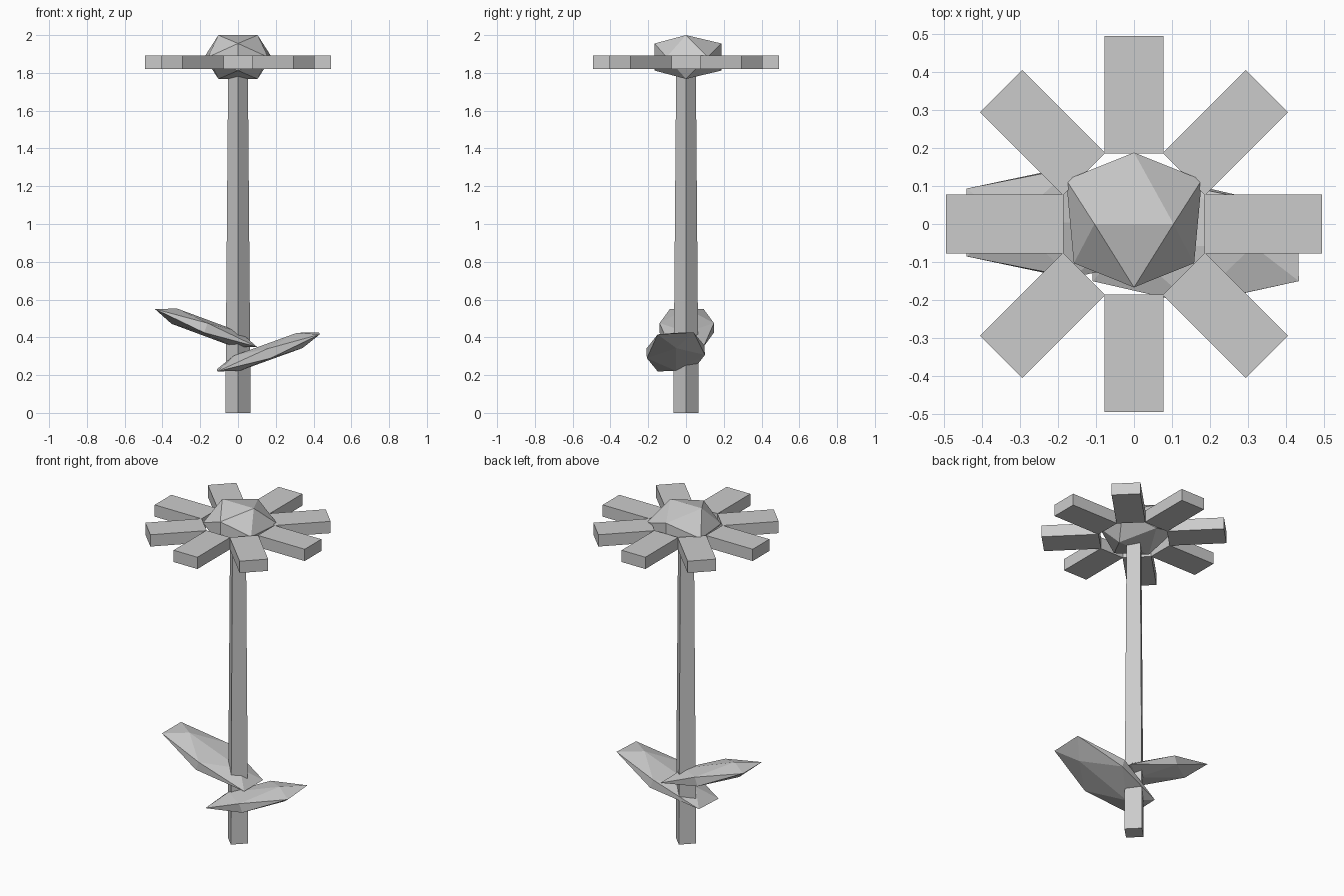
import bpy, bmesh
from math import pi, sqrt
from mathutils import Matrix, Vector

cube = bpy.data.objects.get("Cube")
if cube:
    bpy.data.objects.remove(cube, do_unlink=True)

grey = bpy.data.materials.new("plain_grey")
grey.use_nodes = True
grey.diffuse_color = (0.6, 0.6, 0.6, 1)
grey.node_tree.nodes["Principled BSDF"].inputs["Base Color"].default_value = (0.6, 0.6, 0.6, 1)

GOLD = (1 + sqrt(5)) / 2


def make_object(name, bm):
    bmesh.ops.recalc_face_normals(bm, faces=bm.faces)
    mesh = bpy.data.meshes.new(name)
    bm.to_mesh(mesh)
    bm.free()
    mesh.materials.append(grey)
    obj = bpy.data.objects.new(name, mesh)
    bpy.context.collection.objects.link(obj)
    return obj


def gem(name, half_size, centre, turn=Matrix(), flare=0):
    """Stretched icosahedron resting edge-up; flare widens its +y side."""
    bm = bmesh.new()
    for a in (-1, 1):
        for b in (-GOLD, GOLD):
            for p in ((a, 0, b), (b, a, 0), (0, b, a)):
                v = Vector(h * c / GOLD for h, c in zip(half_size, p))
                grow = 1 + flare * ((p[1] > 0) - (p[1] < 0))
                v.x *= grow
                v.y *= grow
                bm.verts.new(v)
    bmesh.ops.convex_hull(bm, input=bm.verts)
    bm.transform(Matrix.Translation(centre) @ turn)
    return make_object(name, bm)


# Tapered square stem, corners on the axes
bm = bmesh.new()
bmesh.ops.create_cone(bm, cap_ends=True, segments=4, radius1=0.067, radius2=0.052,
                      depth=1.83, matrix=Matrix.Translation((0, 0, 0.915)))
make_object("stem", bm)

# Flower centre
gem("flower_centre", (0.168, 0.177, 0.116), (0, 0, 1.884), flare=0.06)

# Eight box petals in a ring
INNER, OUTER = 0.185, 0.493
for i in range(8):
    bm = bmesh.new()
    bmesh.ops.create_cube(bm, size=1)
    bm.transform(Matrix.Rotation(i * pi / 4, 4, 'Z')
                 @ Matrix.Translation(((INNER + OUTER) / 2, 0, 1.856))
                 @ Matrix.Diagonal((OUTER - INNER, 0.156, 0.07, 1)))
    make_object(f"petal_{i + 1}", bm)

# Two tilted leaves on opposite sides of the stem
gem("right_leaf", (0.288, 0.144, 0.043), (-0.17, 0.004, 0.45),
    Matrix.Rotation(0.355, 4, 'Y'))
gem("left_leaf", (0.288, 0.154, 0.043), (0.16, -0.055, 0.323),
    Matrix.Rotation(-0.347, 4, 'Y') @ Matrix.Rotation(0.06, 4, 'X'))
